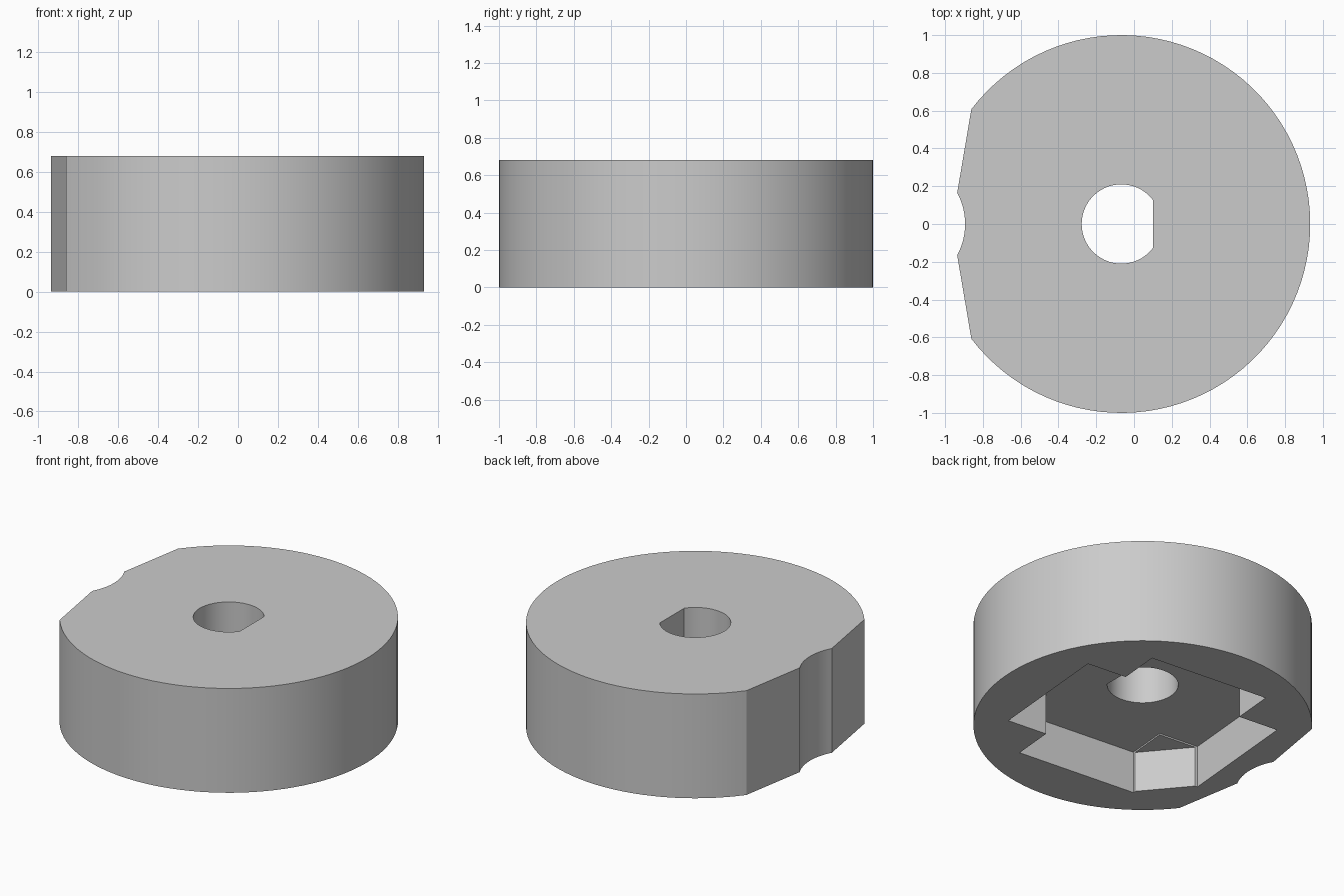
import bpy, bmesh, math
from mathutils import Matrix, Vector

cube = bpy.data.objects.get("Cube")
if cube:
    bpy.data.objects.remove(cube, do_unlink=True)

CX = -0.067      # axis of the disc and its bore
HEIGHT = 0.68
AXIS = Vector((CX, 0))

grey = bpy.data.materials.new("plain grey")
grey.use_nodes = True
colour = (0.6, 0.6, 0.6, 1)
grey.diffuse_color = colour
grey.node_tree.nodes["Principled BSDF"].inputs["Base Color"].default_value = colour


def arc(centre, radius, start, end, steps):
    """Points along an arc, angles in radians."""
    angles = [start + (end - start) * i / steps for i in range(steps + 1)]
    return [centre + radius * Vector((math.cos(a), math.sin(a))) for a in angles]


def prism(name, outline, bottom, top):
    """Upright solid made from a flat outline."""
    bm = bmesh.new()
    face = bm.faces.new([bm.verts.new((p[0], p[1], bottom)) for p in outline])
    result = bmesh.ops.extrude_face_region(bm, geom=[face])
    verts = [v for v in result["geom"] if isinstance(v, bmesh.types.BMVert)]
    bmesh.ops.translate(bm, vec=(0, 0, top - bottom), verts=verts)
    bmesh.ops.recalc_face_normals(bm, faces=bm.faces)
    mesh = bpy.data.meshes.new(name)
    bm.to_mesh(mesh)
    bm.free()
    mesh.materials.append(grey)
    obj = bpy.data.objects.new(name, mesh)
    bpy.context.collection.objects.link(obj)
    return obj


def cut(body, cutter):
    """Subtract a cutter from the body and discard it."""
    bpy.context.view_layer.objects.active = body
    mod = body.modifiers.new(cutter.name, 'BOOLEAN')
    mod.operation = 'DIFFERENCE'
    mod.solver = 'EXACT'
    mod.object = cutter
    bpy.ops.object.modifier_apply(modifier=mod.name)
    bpy.data.objects.remove(cutter, do_unlink=True)


# Disc with two shallow flats meeting at a concave side notch
flat_angle = math.atan2(0.607, -0.793)
rim = arc(AXIS, 1.0, -flat_angle, flat_angle, 80)
notch_angle = math.asin(0.165 / 0.345)
notch = arc(Vector((-1.239, 0)), 0.345, notch_angle, -notch_angle, 12)
body = prism("disc_body", rim + notch, 0, HEIGHT)

# D-shaped through bore
bore_angle = math.acos(0.168 / 0.21)
bore = arc(AXIS, 0.21, bore_angle, 2 * math.pi - bore_angle, 48)
cut(body, prism("bore_cutter", bore, -0.1, HEIGHT + 0.1))

# Cross-shaped pocket underneath, turned slightly clockwise
turn = Matrix.Rotation(math.radians(-5), 2)
w, r = 0.41, 0.682
cross = []
for i in range(4):
    quarter = Matrix.Rotation(i * math.pi / 2, 2)
    cross += [AXIS + turn @ quarter @ Vector(p) for p in ((r, -w), (r, w), (w, w))]
cut(body, prism("cross_cutter", cross, -0.1, 0.275))

# One corner of the cross opened up with a diagonal wall
e, k = 0.665, 0.38
corner = [(-k, -k), (-k, -e), (-w, -e), (-e, -w), (-e, -k)]
corner = [AXIS + turn @ Vector(p) for p in corner]
cut(body, prism("corner_cutter", corner, -0.1, 0.265))

# Smooth curved walls, sharp edges elsewhere
bpy.ops.object.select_all(action='DESELECT')
body.select_set(True)
bpy.context.view_layer.objects.active = body
bpy.ops.object.shade_smooth_by_angle(angle=math.radians(20))
